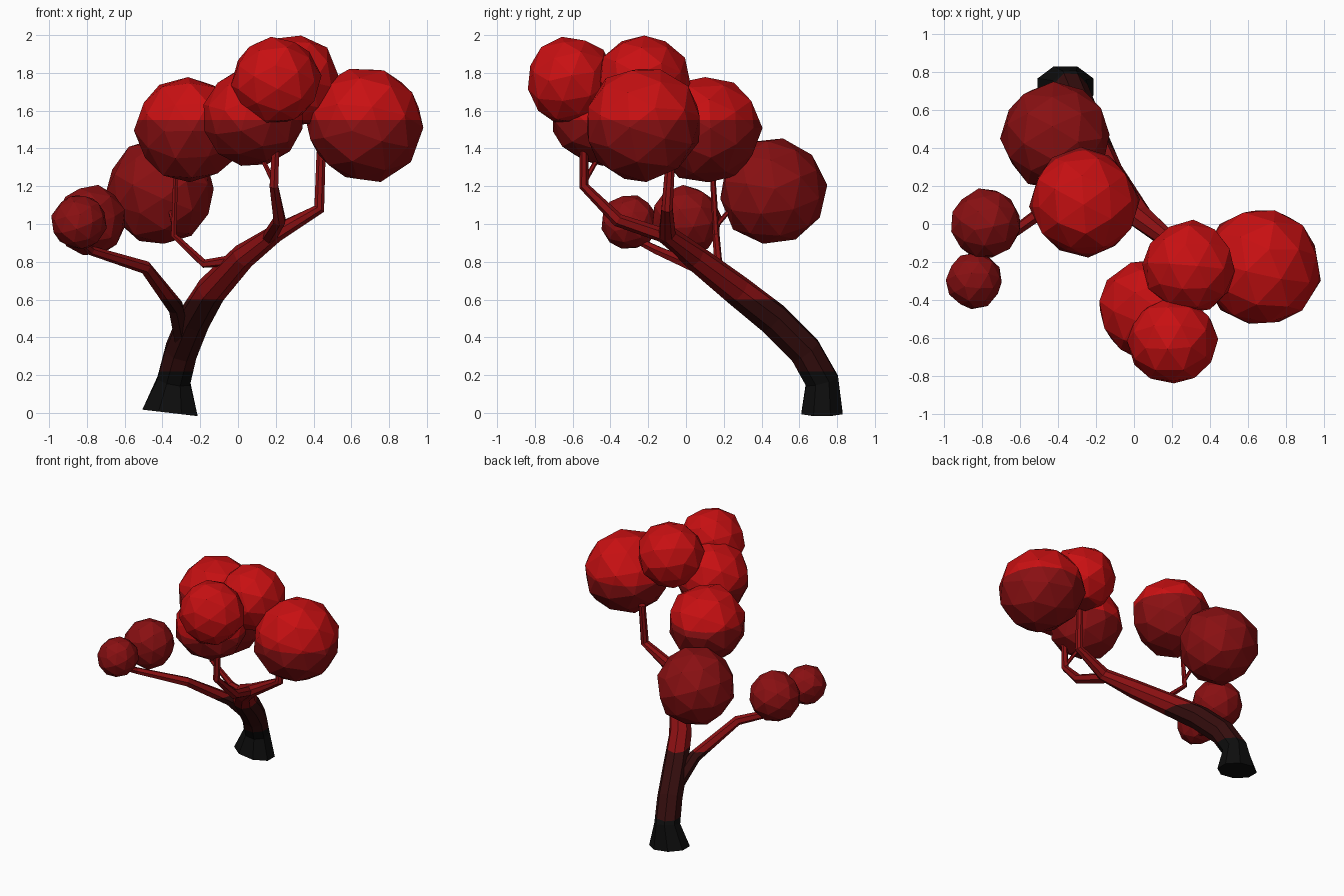
import bpy
import bmesh
import math
import random
from mathutils import Vector, Matrix

cube = bpy.data.objects.get("Cube")
if cube:
    bpy.data.objects.remove(cube, do_unlink=True)
random.seed(4)


def make_material(name, rgb):
    mat = bpy.data.materials.new(name)
    mat.use_nodes = True
    mat.diffuse_color = (*rgb, 1)
    mat.node_tree.nodes["Principled BSDF"].inputs["Base Color"].default_value = (*rgb, 1)
    return mat


# Colour bands from the ground up, split at these heights
MATERIALS = [make_material("charcoal", (0.004, 0.004, 0.004)),
             make_material("dark maroon", (0.035, 0.004, 0.004)),
             make_material("deep red", (0.25, 0.005, 0.006)),
             make_material("bright red", (0.58, 0.005, 0.006))]
BANDS = (0.22, 0.6, 1.55)


def finish(bm, name):
    """Cut the mesh at each band height and colour faces by height."""
    for z in BANDS:
        bmesh.ops.bisect_plane(bm, geom=bm.verts[:] + bm.edges[:] + bm.faces[:],
                               plane_co=(0, 0, z), plane_no=(0, 0, 1), dist=0.0005)
    bmesh.ops.recalc_face_normals(bm, faces=bm.faces[:])
    for f in bm.faces:
        f.material_index = sum(f.calc_center_median().z > z for z in BANDS)
    mesh = bpy.data.meshes.new(name)
    bm.to_mesh(mesh)
    bm.free()
    for mat in MATERIALS:
        mesh.materials.append(mat)
    obj = bpy.data.objects.new(name, mesh)
    bpy.context.collection.objects.link(obj)


def limb(name, path, sides=6, foot=(1, 1)):
    """Faceted tube through (x, y, z, radius) points; foot stretches the first ring."""
    bm = bmesh.new()
    pts = [Vector(p[:3]) for p in path]
    rings = []
    for i, p in enumerate(pts):
        before = (p - pts[i - 1]).normalized() if i else Vector()
        after = (pts[i + 1] - p).normalized() if i + 1 < len(pts) else Vector()
        turn = Vector((0, 0, 1)).rotation_difference(before + after)
        sx, sy = foot if i == 0 else (1, 1)
        ring = []
        for k in range(sides):
            a = math.tau * (k + 0.5) / sides
            offset = Vector((sx * math.cos(a), sy * math.sin(a), 0)) * path[i][3]
            ring.append(bm.verts.new(p + turn @ offset))
        rings.append(ring)
    for low, high in zip(rings, rings[1:]):
        for k in range(sides):
            n = (k + 1) % sides
            bm.faces.new((low[k], low[n], high[n], high[k]))
    bm.faces.new(rings[0][::-1])
    bm.faces.new(rings[-1])
    finish(bm, name)


def foliage(name, x, y, z, radius):
    """Slightly uneven low-poly leaf ball."""
    bm = bmesh.new()
    bmesh.ops.create_icosphere(bm, subdivisions=2, radius=radius * 1.02)
    for v in bm.verts:
        v.co *= random.uniform(0.95, 1.02)
    spin = Matrix.Rotation(random.uniform(0, 3), 4, 'Z') @ Matrix.Rotation(random.uniform(0, 3), 4, 'X')
    bm.transform(Matrix.Translation((x, y, z)) @ spin)
    finish(bm, name)


# Leaning trunk, running into the left branch
limb("trunk", [(-0.36, 0.72, 0, 0.14), (-0.34, 0.72, 0.17, 0.095),
               (-0.3, 0.63, 0.33, 0.092), (-0.23, 0.46, 0.5, 0.09),
               (-0.14, 0.27, 0.65, 0.083), (0.03, 0.04, 0.83, 0.068),
               (0.2, -0.1, 0.95, 0.048), (0.43, -0.1, 1.08, 0.032),
               (0.44, -0.08, 1.38, 0.026)], 8, (1.14, 0.84))

# Branches and twigs
limb("front_branch", [(0.16, -0.06, 0.92, 0.04), (0.22, -0.36, 1.02, 0.035),
                      (0.19, -0.54, 1.2, 0.026), (0.2, -0.54, 1.42, 0.022)])
limb("front_twig", [(0.19, -0.54, 1.22, 0.014), (0.12, -0.46, 1.36, 0.012)])
limb("back_branch", [(0.0, 0.07, 0.81, 0.032), (-0.18, 0.17, 0.79, 0.024),
                     (-0.34, 0.16, 0.94, 0.018), (-0.33, 0.14, 1.28, 0.014)])
limb("back_twig", [(-0.34, 0.16, 0.99, 0.013), (-0.37, 0.28, 1.13, 0.011)])
limb("right_branch", [(-0.29, 0.54, 0.38, 0.05), (-0.33, 0.36, 0.56, 0.045),
                      (-0.49, 0.06, 0.77, 0.035), (-0.78, -0.15, 0.86, 0.025),
                      (-0.84, -0.27, 0.92, 0.018)])

# Leaf balls
for name, *ball in (("left", 0.67, -0.23, 1.53, 0.31),
                    ("front_top", 0.2, -0.61, 1.76, 0.235),
                    ("crown", 0.29, -0.23, 1.76, 0.245),
                    ("front_lower", 0.08, -0.45, 1.57, 0.265),
                    ("middle", -0.26, 0.11, 1.5, 0.285),
                    ("back", -0.41, 0.46, 1.17, 0.285),
                    ("right_large", -0.78, 0, 1.02, 0.185),
                    ("right_small", -0.84, -0.3, 1.01, 0.147)):
    foliage(name + "_foliage", *ball)
